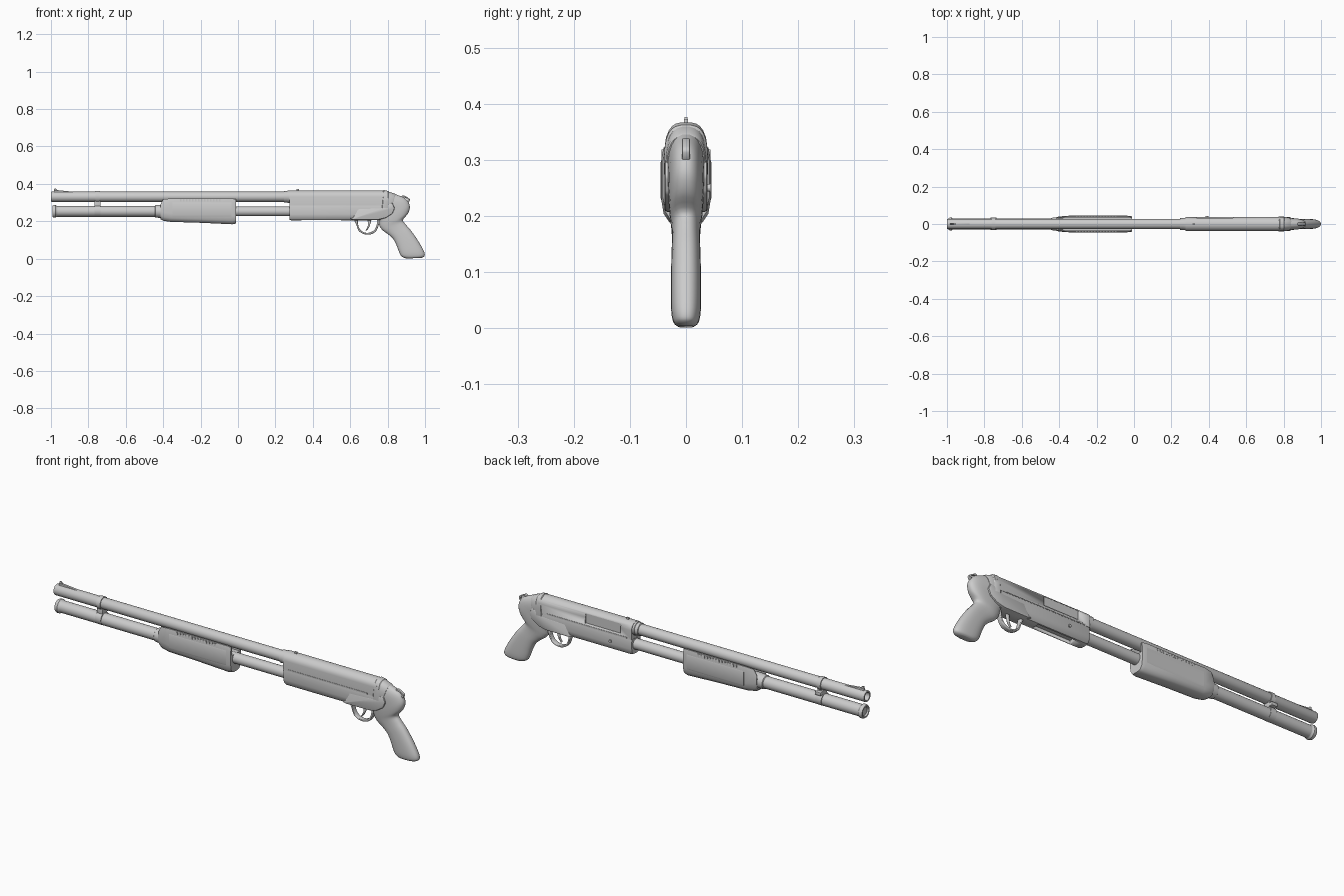
import bpy, bmesh
from math import sin, cos, pi, radians, copysign
from mathutils import Vector

if "Cube" in bpy.data.objects:
    bpy.data.objects.remove(bpy.data.objects["Cube"])


def finish(name, bm, bevel=0.0, angle=35):
    bmesh.ops.recalc_face_normals(bm, faces=bm.faces)
    if bevel:
        edges = [e for e in bm.edges if e.is_manifold and e.calc_face_angle() > 0.45]
        bmesh.ops.bevel(bm, geom=edges, offset=bevel, segments=2, profile=0.5,
                        affect='EDGES', clamp_overlap=True)
    me = bpy.data.meshes.new(name)
    bm.to_mesh(me)
    bm.free()
    ob = bpy.data.objects.new(name, me)
    bpy.context.collection.objects.link(ob)
    bpy.ops.object.select_all(action='DESELECT')
    ob.select_set(True)
    bpy.context.view_layer.objects.active = ob
    bpy.ops.object.shade_smooth_by_angle(angle=radians(angle))
    return ob


def skin(name, loops, bevel=0.0, ring=False, angle=35):
    """Bridge equal-length vertex loops and cap the ends."""
    bm = bmesh.new()
    rows = [[bm.verts.new(p) for p in loop] for loop in loops]
    n = len(rows[0])
    pairs = list(zip(rows, rows[1:])) + ([(rows[-1], rows[0])] if ring else [])
    for a, b in pairs:
        for i in range(n):
            j = (i + 1) % n
            bm.faces.new((a[i], a[j], b[j], b[i]))
    if not ring:
        bm.faces.new(rows[0])
        bm.faces.new(rows[-1])
    return finish(name, bm, bevel, angle)


def lathe(name, profile, z, n=32):
    """Turned part along x from (x, radius) pairs."""
    return skin(name, [[(x, r * cos(2 * pi * i / n), z + r * sin(2 * pi * i / n))
                        for i in range(n)] for x, r in profile])


def sweep(name, secs, power=2.0, n=28, steps=1, ring=False, angle=35):
    """Superellipse sections (inner x, z, outer x, z, half width), smoothed."""
    if steps > 1:
        out = []
        for k in range(len(secs) - 1):
            p0, p1, p2, p3 = (secs[max(0, min(len(secs) - 1, k + d))] for d in (-1, 0, 1, 2))
            for s in range(steps):
                t = s / steps
                out.append([0.5 * (2 * b + (c - a) * t + (2 * a - 5 * b + 4 * c - d) * t * t
                                   + (3 * b - a - 3 * c + d) * t ** 3)
                            for a, b, c, d in zip(p0, p1, p2, p3)])
        secs = out + [secs[-1]]
    loops = []
    for px, pz, qx, qz, w in secs:
        loop = []
        for i in range(n):
            a = 2 * pi * (i + 0.5) / n
            c, s = (copysign(abs(v) ** (2 / power), v) for v in (cos(a), sin(a)))
            loop.append(((px + qx) / 2 + (qx - px) / 2 * c, w * s,
                         (pz + qz) / 2 + (qz - pz) / 2 * c))
        loops.append(loop)
    return skin(name, loops, ring=ring, angle=angle)


def prism_x(name, prof, x0, x1, bevel=0.0):
    return skin(name, [[(x, y, z) for y, z in prof] for x in (x0, x1)], bevel)


def prism_y(name, prof, w, bevel=0.0):
    return skin(name, [[(x, y, z) for x, z in prof] for y in (-w, w)], bevel)


def box(name, x0, x1, y0, y1, z0, z1, bevel=0.0):
    return prism_x(name, [(y0, z0), (y1, z0), (y1, z1), (y0, z1)], x0, x1, bevel)


def cut(target, cutter):
    m = target.modifiers.new('cut', 'BOOLEAN')
    m.object, m.solver = cutter, 'EXACT'
    cutter.hide_render = True
    cutter.hide_set(True)


# barrel with open bore, and magazine tube with end cap
lathe('barrel', [(-.9, .019), (-1, .019), (-1, .026), (-.997, .027), (.245, .027),
                 (.247, .031), (.3, .031)], .331)
lathe('magazine_tube', [(-.975, .029), (-.42, .029), (-.42, .026), (.3, .026)], .253)
lathe('magazine_cap', [(-.985, .02), (-.992, .024), (-.992, .03), (-.985, .034),
                       (-.975, .034), (-.97, .030), (-.965, .029)], .253)
lathe('forend_collar', [(-.445, .029), (-.442, .033), (-.405, .036), (-.38, .036)], .253)

# front sight on its ramp
prism_y('front_sight_ramp', [(-.985, .35), (-.985, .366), (-.96, .366), (-.88, .358), (-.88, .35)], .006, .001)
prism_y('front_sight_blade', [(-.985, .36), (-.982, .376), (-.974, .376), (-.962, .362)], .003)

# clamp between barrel and magazine
lathe('barrel_band', [(-.762, .026), (-.762, .031), (-.74, .031), (-.74, .026)], .331)
lathe('magazine_band', [(-.768, .028), (-.768, .032), (-.735, .032), (-.735, .028)], .256)
box('clamp_bridge', -.768, -.735, -.017, .017, .27, .315, .003)
box('clamp_screw_lug', -.768, -.735, -.006, .036, .283, .3, .003)

# sliding forend: U-shaped channel around both tubes
loops = []
for x, w, b, top in ((-.415, .037, .212, .29), (-.40, .040, .203, .318), (-.36, .044, .197, .322),
                     (-.2, .044, .192, .322), (-.03, .044, .184, .322), (-.012, .041, .188, .318)):
    half = [(w - .004, top), (w, top - .02), (w, b + .045), (w - .004, b + .02),
            (w - .014, b + .005), (w - .026, b)]
    inner = [(-.032, top), (-.032, .275), (.032, .275), (.032, top)]
    loops.append([(x, y, z) for y, z in half + [(-y, z) for y, z in half[::-1]] + inner])
skin('forend', loops)
for side in (-1, 1):
    prism_x('forend_side_panel', [(side * .043, .225), (side * .0455, .232),
                                  (side * .0455, .295), (side * .043, .302)], -.35, -.035)
    for i in range(14):
        x = -.31 + i * .016
        box('forend_rib', x, x + .008, side * .041 - .003, side * .041 + .003, .306, .318)

# upper receiver with rounded top
arc = [(.037 * cos(a) if abs(cos(a)) > .01 else 0, .331 + .034 * sin(a))
       for a in [pi * i / 12 for i in range(13)]]
receiver = prism_x('receiver_upper', arc + [(-.037, .285), (.037, .285)], .275, .79)
lathe('receiver_front_ring', [(.262, .028), (.265, .033), (.28, .033)], .331)
cut(receiver, box('ejection_port_cutter', .335, .53, .030, .06, .300, .348))
box('rear_sight', .313, .327, -.004, .004, .36, .373, .001)
for s in (-1, 1):
    box('receiver_rail', .30, .74, s * .0375 - .001, s * .0375 + .001, .287, .293)

# lower receiver with loading port
half = [(.036, .287), (.038, .275), (.038, .238), (.034, .219), (.025, .208), (.012, .205)]
prof = half + [(-y, z) for y, z in half[::-1]]
lower = skin('receiver_lower', [[(x, y * k, .25 + (z - .25) * k) for y, z in prof]
                                for x, k in ((.275, .92), (.285, 1), (.62, 1), (.77, .98))])
cut(lower, box('loading_port_cutter', .34, .55, -.019, .019, .18, .222))
bpy.ops.mesh.primitive_cylinder_add(vertices=16, radius=.007, depth=.01,
                                    location=(.39, .039, .25), rotation=(pi / 2, 0, 0))
bpy.context.object.name = 'receiver_pin'

# stepped frame joining receiver to grip
prism_y('frame_side_plate', [(.595, .214), (.615, .22), (.64, .268), (.765, .272), (.79, .287), (.825, .30),
                             (.838, .27), (.825, .24), (.79, .218), (.75, .208), (.62, .207)], .0385, .006)
sweep('rear_collar', [(.765, .22, .775, .362, .036), (.768, .218, .78, .367, .039),
                      (.80, .22, .803, .362, .039), (.805, .222, .807, .357, .036)], 3)
sweep('rear_collar_step', [(.79, .22, .80, .361, .037), (.80, .22, .838, .348, .0365),
                           (.805, .22, .842, .343, .034)], 2.7)

# pistol grip
sweep('pistol_grip', [
    (.745, .215, .80, .358, .034), (.752, .20, .85, .342, .034), (.753, .19, .898, .32, .032),
    (.755, .18, .919, .282, .031), (.76, .168, .91, .243, .029), (.775, .15, .883, .208, .026),
    (.80, .132, .897, .183, .025), (.828, .107, .927, .148, .026), (.846, .075, .965, .093, .027),
    (.86, .038, .992, .045, .027), (.87, .017, .999, .021, .025), (.885, .006, .993, .01, .021),
    (.90, .001, .98, .004, .014)], 2.5, steps=4, angle=60)

# trigger guard and trigger
sweep('trigger_guard', [
    (.640, .215, .618, .212, .012), (.642, .185, .632, .183, .012), (.652, .157, .645, .15, .012),
    (.675, .141, .671, .132, .012), (.70, .139, .703, .129, .012), (.727, .152, .734, .143, .012),
    (.741, .178, .751, .174, .012), (.742, .21, .760, .21, .012)], 4, 20, 4, angle=40)
sweep('trigger', [(.69, .215, .715, .215, .006), (.695, .19, .708, .188, .006),
                  (.692, .17, .701, .168, .006), (.682, .152, .688, .149, .005)], 3, 16, 4)

# sling loop on the grip heel
t = radians(-28)
secs = []
for i in range(20):
    a = 2 * pi * i / 20
    c, s = (copysign(abs(v) ** .5, v) for v in (cos(a), sin(a)))
    pt = []
    for hx, hz in ((.015, .009), (.025, .017)):
        v = Vector((hx * c, hz * s))
        pt += [.893 + v.x * cos(t) - v.y * sin(t), .316 + v.x * sin(t) + v.y * cos(t)]
    secs.append(pt + [.007])
sweep('sling_loop', secs, 4, 12, ring=True)
